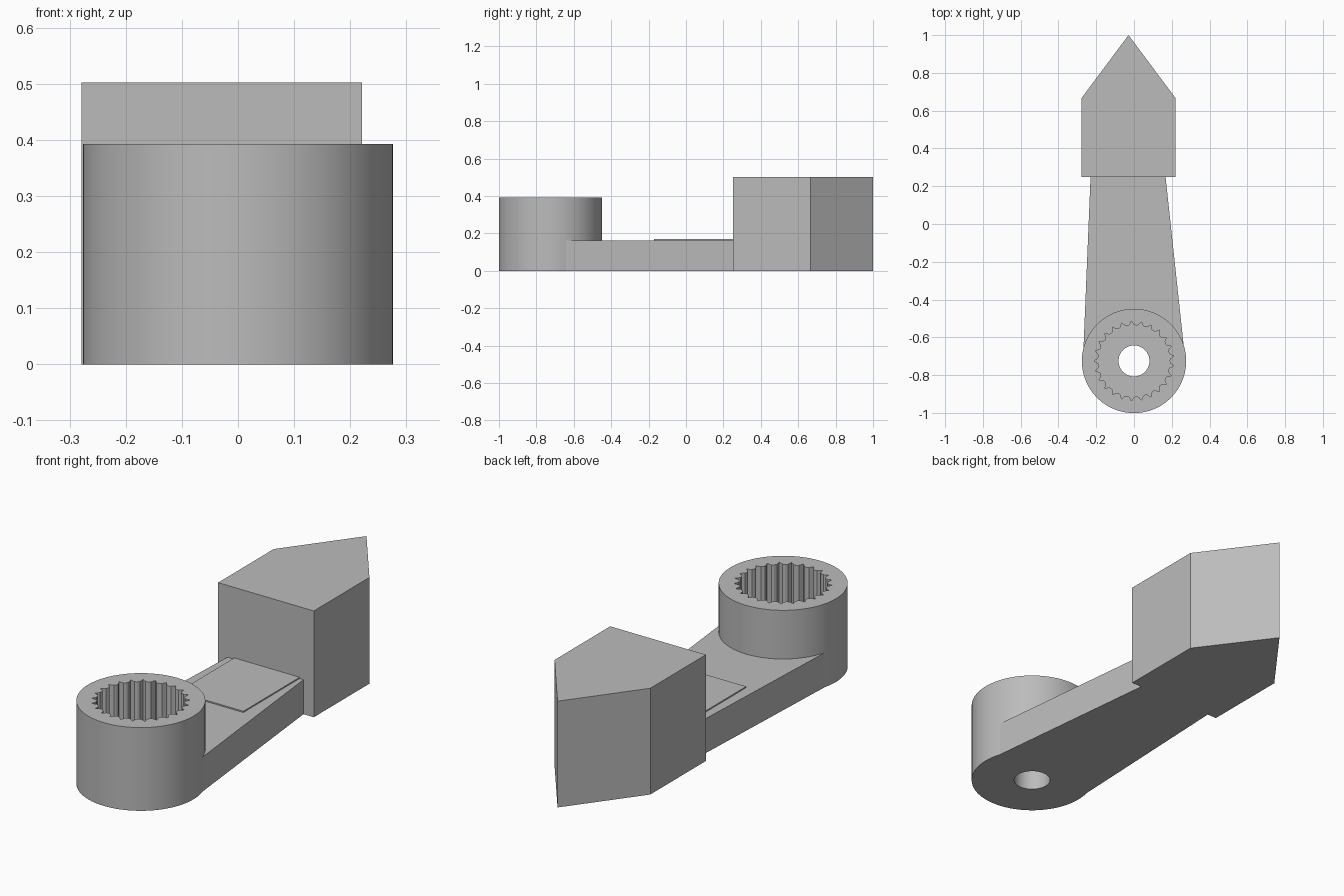
import bpy, bmesh
from math import sin, cos, pi, radians

if "Cube" in bpy.data.objects:
    bpy.data.objects.remove(bpy.data.objects["Cube"])

grey = bpy.data.materials.new("mid grey")
grey.use_nodes = True
grey.diffuse_color = (0.5, 0.5, 0.5, 1)
grey.node_tree.nodes["Principled BSDF"].inputs["Base Color"].default_value = (0.5, 0.5, 0.5, 1)

HUB_Y, HUB_R, HUB_H = -0.725, 0.276, 0.393
TEETH = 25


def finish(bm, name):
    bmesh.ops.recalc_face_normals(bm, faces=bm.faces)
    mesh = bpy.data.meshes.new(name)
    bm.to_mesh(mesh)
    bm.free()
    mesh.materials.append(grey)
    obj = bpy.data.objects.new(name, mesh)
    bpy.context.collection.objects.link(obj)
    return obj


def prism(name, outline, z0, z1):
    bm = bmesh.new()
    face = bm.faces.new([bm.verts.new((x, y, z0)) for x, y in outline])
    top = bmesh.ops.extrude_face_region(bm, geom=[face])["geom"]
    verts = [v for v in top if isinstance(v, bmesh.types.BMVert)]
    bmesh.ops.translate(bm, verts=verts, vec=(0, 0, z1 - z0))
    return finish(bm, name)


# Hub: stacked rings joined in a closed loop, with a toothed socket and a screw hole
n = TEETH * 4
socket = [0.188, 0.192, 0.212, 0.192]
rings = [([0.082], 0), ([HUB_R], 0), ([HUB_R], HUB_H),
         (socket, HUB_H), (socket, 0.13), ([0.082], 0.13)]
bm = bmesh.new()
loops = []
for radii, z in rings:
    loop = []
    for i in range(n):
        a, r = 2 * pi * i / n, radii[i % len(radii)]
        loop.append(bm.verts.new((r * cos(a), HUB_Y + r * sin(a), z)))
    loops.append(loop)
for k, low in enumerate(loops):
    high = loops[(k + 1) % len(loops)]
    for i in range(n):
        j = (i + 1) % n
        bm.faces.new((low[i], low[j], high[j], high[i]))
hub = finish(bm, "splined_hub")
bpy.context.view_layer.objects.active = hub
hub.select_set(True)
bpy.ops.object.shade_smooth_by_angle(angle=radians(25))

# Tapered arm, its end curved to stay inside the hub wall
arc = [(0.245 * cos(pi * i / 24), HUB_Y + 0.245 * sin(pi * i / 24)) for i in range(25)]
prism("arm", [(-0.23, 0.25), (-0.27, -0.72)] + arc[::-1] + [(0.267, -0.68), (0.167, 0.25)],
      0, 0.163)

# Thin raised pad on the arm
prism("arm_pad", [(-0.195, -0.17), (0.147, -0.17), (0.147, 0.25), (-0.195, 0.25)],
      0.163, 0.169)

# Tall pointed block at the end
prism("pointed_block", [(-0.279, 0.25), (0.221, 0.25), (0.221, 0.665),
                        (-0.029, 1.0), (-0.279, 0.665)], 0, 0.502)
